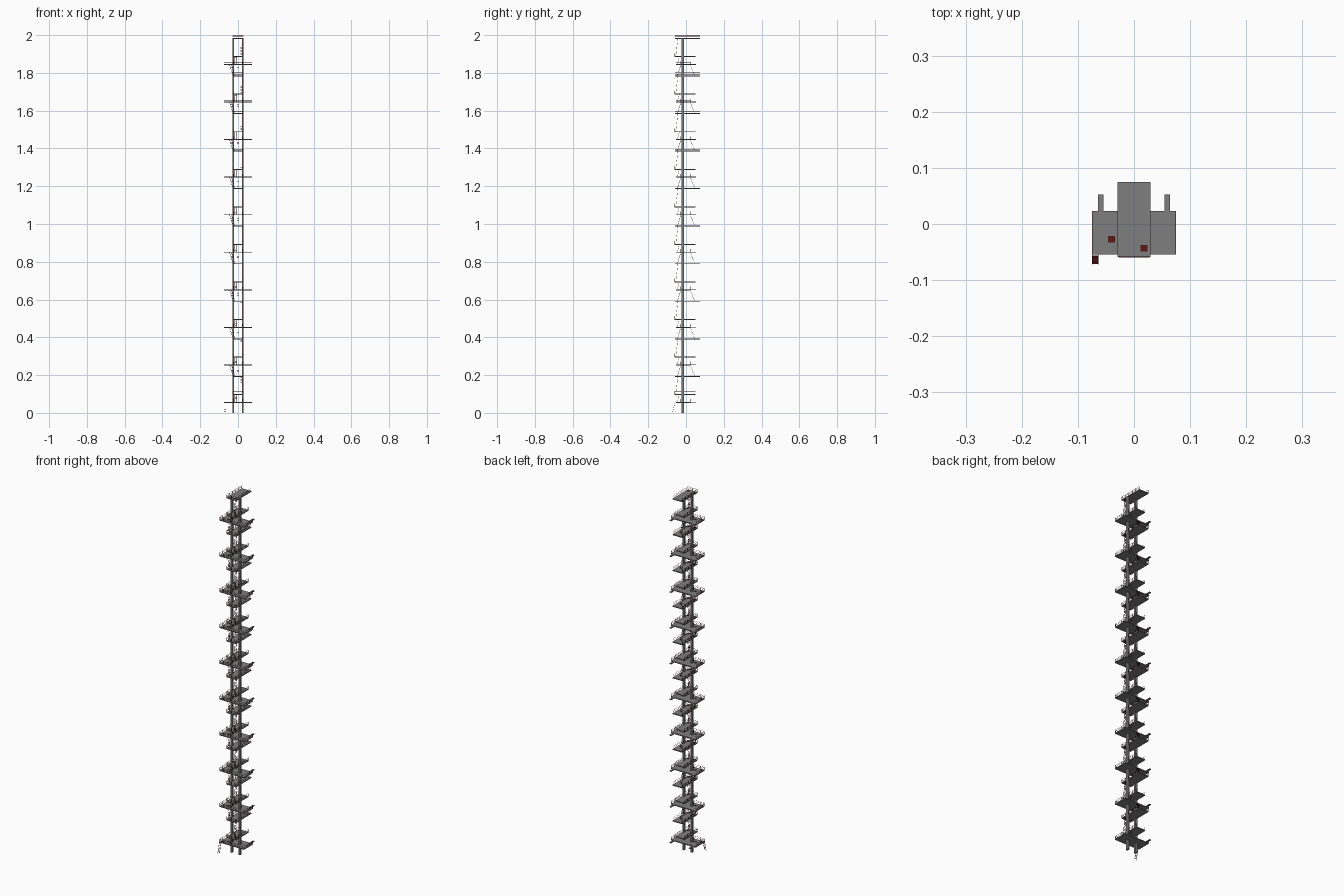
import bpy, bmesh
from mathutils import Vector

if "Cube" in bpy.data.objects:
    bpy.data.objects.remove(bpy.data.objects["Cube"])

STEP, LEVELS = 0.1987, 10


def paint(name, r, g, b):
    m = bpy.data.materials.new(name)
    m.diffuse_color = (r, g, b, 1)
    m.use_nodes = True
    m.node_tree.nodes["Principled BSDF"].inputs["Base Color"].default_value = m.diffuse_color
    return m


red = paint("dark_red_paint", 0.10, 0.01, 0.008)
steel = paint("dark_steel", 0.21, 0.21, 0.21)


def finish(name, bm, count=1, mat=None):
    bmesh.ops.recalc_face_normals(bm, faces=bm.faces)
    me = bpy.data.meshes.new(name)
    bm.to_mesh(me)
    bm.free()
    ob = bpy.data.objects.new(name, me)
    bpy.context.collection.objects.link(ob)
    me.materials.append(mat or steel)
    if count > 1:
        a = ob.modifiers.new("levels", 'ARRAY')
        a.count = count
        a.use_relative_offset = False
        a.use_constant_offset = True
        a.constant_offset_displace = (0, 0, STEP)
    return ob


def box(bm, x0, x1, y0, y1, z0, z1):
    vs = bmesh.ops.create_cube(bm, size=1)['verts']
    for v in vs:
        v.co = Vector(((x0 + x1) / 2 + v.co.x * (x1 - x0),
                       (y0 + y1) / 2 + v.co.y * (y1 - y0),
                       (z0 + z1) / 2 + v.co.z * (z1 - z0)))


def bar(bm, a, b, t=0.0008):
    a, b = Vector(a), Vector(b)
    d = b - a
    rot = d.to_track_quat('Z', 'Y')
    for v in bmesh.ops.create_cube(bm, size=1)['verts']:
        v.co = (a + b) / 2 + rot @ Vector((v.co.x * t, v.co.y * t, v.co.z * d.length))


def slab(bm, x0, x1, y0, y1, top, hole, thick=0.005, r=0.006):
    # deck plate with a square ladder hatch
    xs = (x0, hole[0] - r, hole[0] + r, x1)
    ys = (y0, hole[1] - r, hole[1] + r, y1)
    g = [[bm.verts.new((x, y, top)) for y in ys] for x in xs]
    fs = [bm.faces.new((g[i][j], g[i + 1][j], g[i + 1][j + 1], g[i][j + 1]))
          for i in range(3) for j in range(3) if (i, j) != (1, 1)]
    ext = bmesh.ops.extrude_face_region(bm, geom=fs, use_keep_orig=True)
    for v in ext['geom']:
        if isinstance(v, bmesh.types.BMVert):
            v.co.z -= thick


def railing(bm, pts, z, h=0.0153):
    for (ax, ay), (bx, by) in zip(pts, pts[1:]):
        a, b = Vector((ax, ay, z)), Vector((bx, by, z))
        for k in (0.5, 1):
            up = Vector((0, 0, h * k - 0.0004))
            bar(bm, a + up, b + up)
        n = max(1, round((b - a).length / 0.025))
        for i in range(n + 1):
            p = a.lerp(b, i / n)
            bar(bm, p, p + Vector((0, 0, h)))


def ladder(bm, a, b, w=0.010):
    a, b = Vector(a), Vector(b)
    off = Vector((w / 2, 0, 0))
    for s in (-1, 1):
        bar(bm, a + off * s, b + off * s, 0.0011)
    n = max(3, round((b - a).length / 0.008))
    for i in range(1, n):
        p = a.lerp(b, i / n)
        box(bm, p.x - w / 2, p.x + w / 2, p.y - 0.0012, p.y + 0.0012,
            p.z - 0.0005, p.z + 0.0005)


# columns
for side, s in (("left", -1), ("right", 1)):
    bm = bmesh.new()
    x = s * 0.025
    box(bm, x - 0.005, x + 0.005, -0.025, -0.011, 0, 1.984)
    finish(side + "_column", bm)

# decks: name, half width, y extent, first height, hatch
decks = [("long_deck", 0.029, -0.059, 0.075, 0.196, (0.018, -0.043)),
         ("wide_deck", 0.075, -0.054, 0.023, 0.058, (-0.04, -0.027)),
         ("middle_deck", 0.028, -0.06, 0.051, 0.100, (0.018, -0.043))]
for name, w, y0, y1, z, hole in decks:
    bm = bmesh.new()
    slab(bm, -w, w, y0, y1, z, hole)
    if name == "wide_deck":
        # rear prongs
        for s in (-1, 1):
            cx = s * 0.059
            box(bm, cx - 0.005, cx + 0.005, y1, 0.053, z - 0.004, z)
    finish(name, bm, LEVELS)

    # red hatch panel set into the deck
    bm = bmesh.new()
    hx, hy = hole
    box(bm, hx - 0.006, hx + 0.006, hy - 0.006, hy + 0.006, z - 0.004, z - 0.002)
    finish(name + "_hatch", bm, LEVELS, red)

    # guard rails, open at the back
    bm = bmesh.new()
    e = 0.0005
    X, A, B = w - e, y0 + e, y1 - e
    railing(bm, [(-X, B), (-X, A), (X, A), (X, B)], z)
    finish(name + "_railing", bm, LEVELS, red)

# ladders repeating on every level
bm = bmesh.new()
ladder(bm, (0.018, -0.043, 0.194), (0.018, -0.054, 0.100))
ladder(bm, (-0.012, -0.035, 0.100), (-0.012, -0.045, 0.058))
finish("front_ladders", bm, LEVELS, red)

bm = bmesh.new()
ladder(bm, (-0.04, -0.027, 0.255), (-0.022, -0.045, 0.196))
ladder(bm, (0, 0.022, 0.255), (0, 0.046, 0.196))
finish("upper_ladders", bm, LEVELS - 1, red)

# ground ladder
bm = bmesh.new()
ladder(bm, (-0.069, -0.072, 0.0007), (-0.069, -0.055, 0.066), 0.011)
finish("ground_ladder", bm, 1, red)
